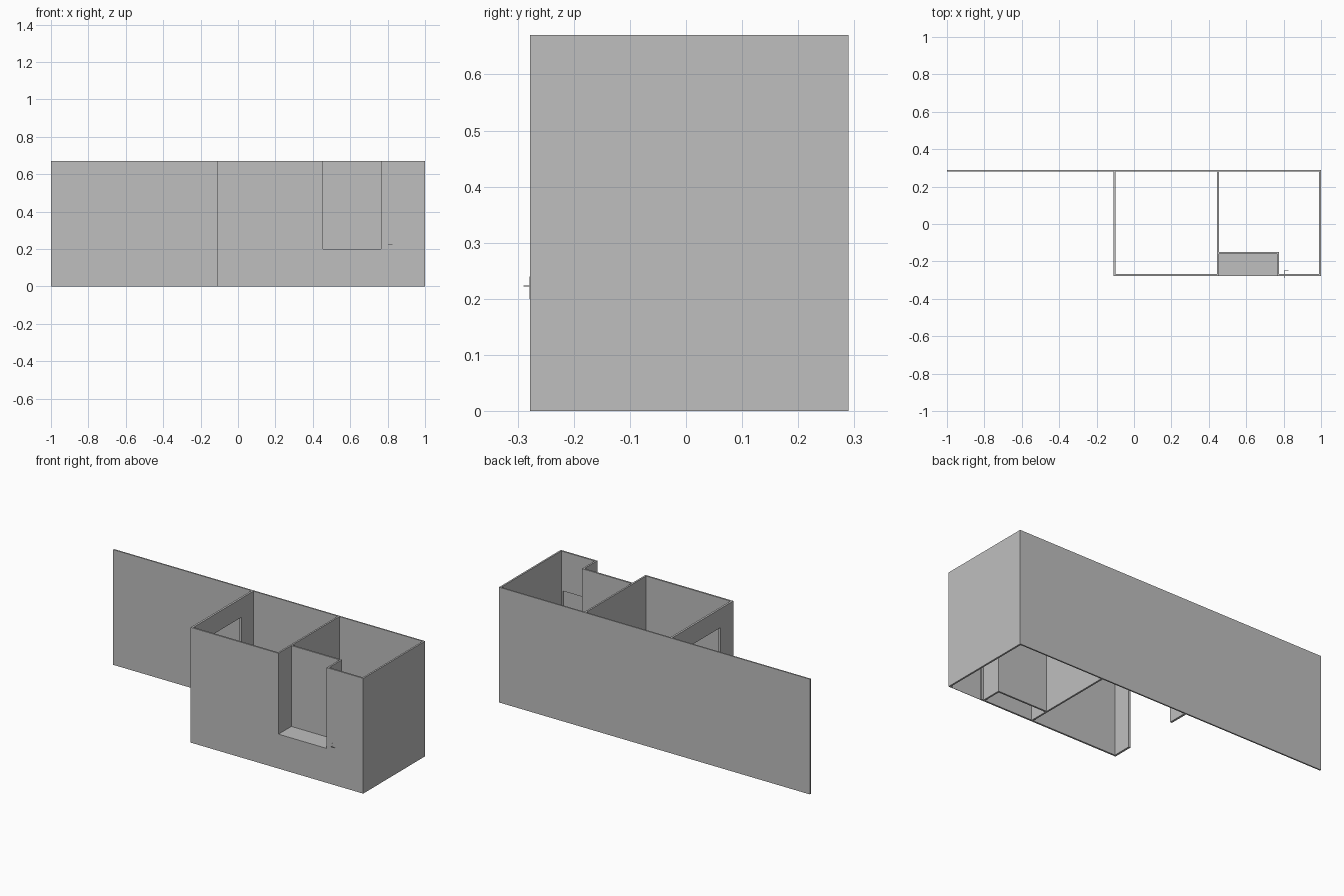
import bpy, bmesh
from mathutils import Vector

cube = bpy.data.objects.get("Cube")
if cube:
    bpy.data.objects.remove(cube, do_unlink=True)

# Single plaster colour
grey = bpy.data.materials.new("plain grey")
grey.use_nodes = True
grey.diffuse_color = (0.52, 0.52, 0.52, 1)
grey.node_tree.nodes["Principled BSDF"].inputs["Base Color"].default_value = (0.52, 0.52, 0.52, 1)

H = 0.67                      # wall height
T = 0.01                      # wall thickness
FRONT, BACK = -0.278, 0.29    # outer faces
LEFT, MID, RIGHT = -0.11, 0.455, 1.0
NICHE_R, NICHE_Y, SILL = 0.765, -0.16, 0.2


def prism(name, points, depth):
    """Extrude a flat outline of 3D points along the depth vector."""
    bm = bmesh.new()
    face = bm.faces.new([bm.verts.new(p) for p in points])
    ext = bmesh.ops.extrude_face_region(bm, geom=[face])
    moved = [v for v in ext["geom"] if isinstance(v, bmesh.types.BMVert)]
    bmesh.ops.translate(bm, verts=moved, vec=Vector(depth))
    bmesh.ops.recalc_face_normals(bm, faces=bm.faces)
    mesh = bpy.data.meshes.new(name)
    bm.to_mesh(mesh)
    bm.free()
    mesh.materials.append(grey)
    obj = bpy.data.objects.new(name, mesh)
    bpy.context.collection.objects.link(obj)
    return obj


def box(name, x0, x1, y0, y1, z0=0.0, z1=H):
    outline = [(x0, y0, z0), (x1, y0, z0), (x1, y1, z0), (x0, y1, z0)]
    return prism(name, outline, (0, 0, z1 - z0))


# Long back wall and the full-height cross walls
inner_front, inner_back = FRONT + T, BACK - 0.008
box("back_wall", -1, RIGHT, inner_back, BACK)
box("end_wall", RIGHT - T, RIGHT, inner_front, inner_back)
box("middle_wall", MID - T, MID, inner_front, inner_back)

# Cross wall with a wide doorway
y0, y1, top = -0.16, 0.17, 0.56
outline = [(inner_front, 0), (y0, 0), (y0, top), (y1, top), (y1, 0),
           (inner_back, 0), (inner_back, H), (inner_front, H)]
prism("doorway_wall", [(LEFT, y, z) for y, z in outline], (T + 0.002, 0, 0))

# Front wall, notched where the niche opens
outline = [(LEFT, 0), (RIGHT, 0), (RIGHT, H), (NICHE_R, H),
           (NICHE_R, SILL), (MID, SILL), (MID, H), (LEFT, H)]
front = prism("front_wall", [(x, FRONT, z) for x, z in outline], (0, T, 0))

# Shallow door recess on the inner side of the front wall
cutter = box("door_recess_cutter", 0.79, 0.98, FRONT + 0.002, inner_front + T, -T, 0.44)
cutter.hide_render = True
cutter.hide_viewport = True
cut = front.modifiers.new("door recess", "BOOLEAN")
cut.operation = "DIFFERENCE"
cut.solver = "EXACT"
cut.object = cutter

# Niche lining and its ledge
box("niche_back", MID, NICHE_R + T, NICHE_Y, NICHE_Y + T)
box("niche_side", NICHE_R, NICHE_R + T, inner_front, NICHE_Y)
box("niche_ledge", MID, NICHE_R, inner_front, NICHE_Y, SILL - T, SILL)

# Door handle: spindle through the door, a lever and a plate on each side
HX, HZ = 0.803, 0.223
box("handle_spindle", HX - 0.001, HX + 0.001, -0.288, -0.25, HZ - 0.001, HZ + 0.001)
for side, lever_y, plate_y in (("outer", -0.29, FRONT - 0.001), ("inner", -0.25, FRONT + 0.002)):
    box(side + "_lever", HX - 0.001, HX + 0.023, lever_y, lever_y + 0.002, HZ - 0.001, HZ + 0.001)
    box(side + "_handle_plate", HX - 0.003, HX + 0.003, plate_y, plate_y + 0.001, 0.2, 0.24)
